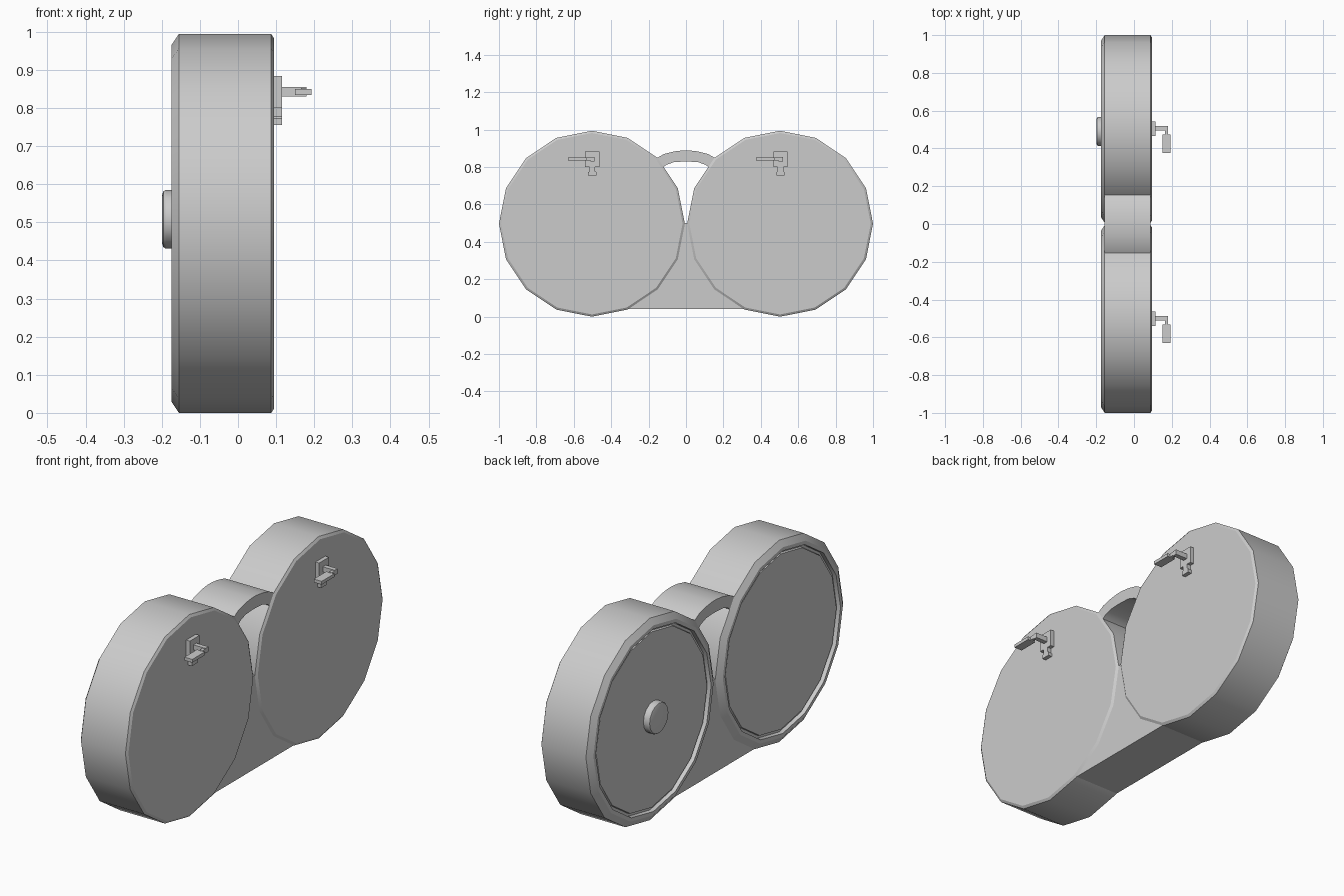
import bpy, bmesh
from math import sin, cos, pi, radians

cube = bpy.data.objects.get("Cube")
if cube:
    bpy.data.objects.remove(cube, do_unlink=True)

grey = bpy.data.materials.new("plain grey")
grey.use_nodes = True
colour = (0.6, 0.6, 0.6, 1)
grey.diffuse_color = colour
grey.node_tree.nodes["Principled BSDF"].inputs["Base Color"].default_value = colour

DRUM_Y, DRUM_Z, DRUM_R = 0.503, 0.497, 0.497
BACK, FRONT = -0.155, 0.087


def finish(name, bm):
    """Turn a bmesh into a smooth-by-angle grey object."""
    bmesh.ops.recalc_face_normals(bm, faces=bm.faces)
    mesh = bpy.data.meshes.new(name)
    bm.to_mesh(mesh)
    bm.free()
    mesh.materials.append(grey)
    obj = bpy.data.objects.new(name, mesh)
    bpy.context.collection.objects.link(obj)
    bpy.ops.object.select_all(action="DESELECT")
    obj.select_set(True)
    bpy.context.view_layer.objects.active = obj
    bpy.ops.object.shade_smooth_by_angle(angle=radians(30))
    return obj


def lathe(name, y, z, profile, sides=16):
    """Revolve (x, radius) points round an axis along x, capping both ends."""
    bm = bmesh.new()
    rings = []
    for x, r in profile:
        rings.append([bm.verts.new((x, y + r * cos(2 * pi * i / sides),
                                    z + r * sin(2 * pi * i / sides)))
                      for i in range(sides)])
    for a, b in zip(rings, rings[1:]):
        for i in range(sides):
            j = (i + 1) % sides
            bm.faces.new((a[i], a[j], b[j], b[i]))
    bm.faces.new(rings[0])
    bm.faces.new(rings[-1])
    return finish(name, bm)


def prism(name, x0, x1, outline):
    """Extrude a (y, z) outline along x."""
    bm = bmesh.new()
    face = bm.faces.new([bm.verts.new((x0, y, z)) for y, z in outline])
    moved = bmesh.ops.extrude_face_region(bm, geom=[face], use_keep_orig=True)
    verts = [g for g in moved["geom"] if isinstance(g, bmesh.types.BMVert)]
    bmesh.ops.translate(bm, verts=verts, vec=(x1 - x0, 0, 0))
    return finish(name, bm)


def box(name, x0, x1, y0, y1, z0, z1):
    return prism(name, x0, x1, [(y0, z0), (y1, z0), (y1, z1), (y0, z1)])


# Two drums, each with a chamfered rim and a recessed lid
drum_profile = [(0.095, 0.485), (FRONT, DRUM_R), (BACK, DRUM_R), (-0.175, 0.467),
                (-0.175, 0.449), (-0.155, 0.447), (-0.155, 0.435), (-0.165, 0.432)]
for side, sign in (("front", -1), ("rear", 1)):
    lathe(side + "_drum", sign * DRUM_Y, DRUM_Z, drum_profile)

    # Latch: square plate with a flared tab, a post, and a thin lever
    y = sign * DRUM_Y + 0.002
    prism(side + "_latch_plate", 0.09, 0.115,
          [(y - 0.038, 0.884), (y - 0.038, 0.80), (y - 0.015, 0.80),
           (y - 0.015, 0.778), (y - 0.022, 0.772), (y - 0.022, 0.755),
           (y + 0.022, 0.755), (y + 0.022, 0.772), (y + 0.015, 0.778),
           (y + 0.015, 0.80), (y + 0.038, 0.80), (y + 0.038, 0.884)])
    box(side + "_latch_post", 0.11, 0.18, y - 0.01, y + 0.013, 0.83, 0.855)
    box(side + "_latch_neck", 0.165, 0.18, y - 0.035, y - 0.005, 0.834, 0.852)
    box(side + "_latch_lever", 0.15, 0.193, y - 0.13, y - 0.032, 0.834, 0.85)

# Round knob on the rear lid
lathe("lid_knob", 0.49, 0.508,
      [(-0.16, 0.077), (-0.19, 0.077), (-0.196, 0.073), (-0.199, 0.064)])

# Web filling the lower gap between the drums
web_half = [(0.31, 0.04), (0.34, 0.2), (0.1, 0.4), (0.015, 0.5)]
prism("lower_web", BACK, FRONT, web_half + [(-y, z) for y, z in reversed(web_half)])

# Arched carrying strap between the drum tops
outer = [(0.16, 0.845), (0.118, 0.87), (0.06, 0.884), (0.015, 0.889)]
inner = [(0.125, 0.795), (0.105, 0.812), (0.065, 0.826), (0.02, 0.829)]
prism("carrying_strap", BACK, FRONT,
      outer + [(-y, z) for y, z in reversed(outer)]
      + [(-y, z) for y, z in inner] + inner[::-1])
